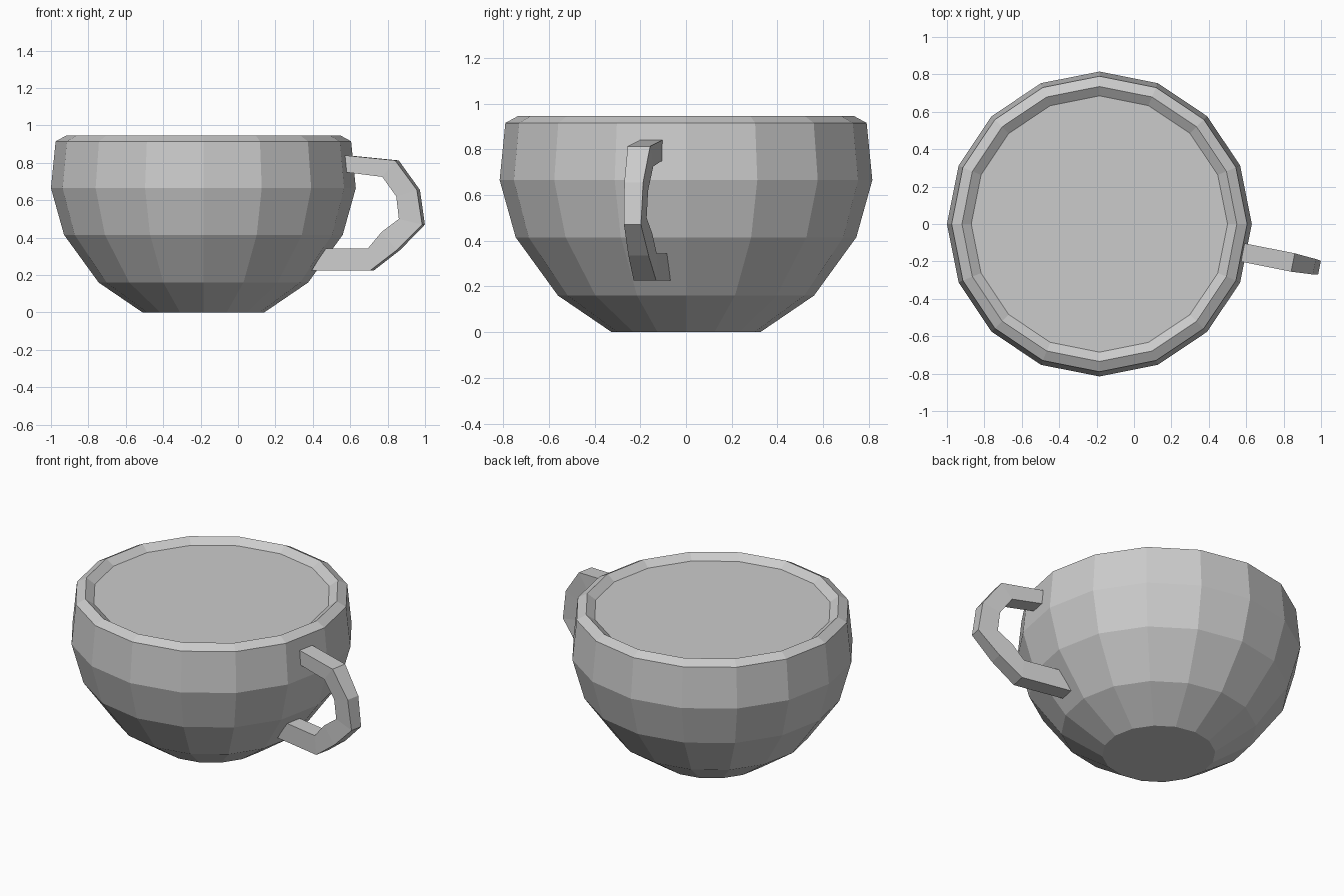
import bpy
import bmesh
from math import cos, sin, pi, radians
from mathutils import Matrix

if "Cube" in bpy.data.objects:
    bpy.data.objects.remove(bpy.data.objects["Cube"])

SIDES = 16
CENTRE_X = -0.185


def add_object(name, bm):
    bmesh.ops.recalc_face_normals(bm, faces=bm.faces)
    mesh = bpy.data.meshes.new(name)
    bm.to_mesh(mesh)
    bm.free()
    obj = bpy.data.objects.new(name, mesh)
    bpy.context.collection.objects.link(obj)
    obj.location.x = CENTRE_X
    return obj


def bridge(bm, a, b):
    n = len(a)
    for i in range(n):
        j = (i + 1) % n
        bm.faces.new((a[i], a[j], b[j], b[i]))


def lathe(name, profile):
    """Faceted body of revolution from (radius, height) pairs, capped at both ends."""
    bm = bmesh.new()
    rings = [[bm.verts.new((r * cos(2 * pi * i / SIDES), r * sin(2 * pi * i / SIDES), z))
              for i in range(SIDES)] for r, z in profile]
    for a, b in zip(rings, rings[1:]):
        bridge(bm, a, b)
    bm.faces.new(rings[0])
    bm.faces.new(rings[-1])
    return add_object(name, bm)


# Bowl with sloped rim; the last ring is capped by the flat drink surface
lathe("cup_body", [(0.325, 0), (0.56, 0.16), (0.745, 0.415), (0.815, 0.665),
                   (0.79, 0.915), (0.735, 0.945), (0.685, 0.91)])

# Handle stations: outer (r, z), inner (r, z), width
stations = [
    ((0.78, 0.84), (0.785, 0.75), 0.10),
    ((1.055, 0.813), (0.985, 0.725), 0.10),
    ((1.172, 0.655), (1.06, 0.62), 0.084),
    ((1.20, 0.47), (1.073, 0.50), 0.076),
    ((1.065, 0.335), (0.98, 0.43), 0.09),
    ((0.92, 0.225), (0.907, 0.343), 0.10),
    ((0.60, 0.225), (0.675, 0.343), 0.10),
]
bm = bmesh.new()
loops = []
for (ro, zo), (ri, zi), w in stations:
    corners = [(ro, -w / 2, zo), (ro, w / 2, zo), (ri, w / 2, zi), (ri, -w / 2, zi)]
    loops.append([bm.verts.new(c) for c in corners])
for a, b in zip(loops, loops[1:]):
    bridge(bm, a, b)
bm.faces.new(loops[0])
bm.faces.new(loops[-1])
# Turn the handle to the middle of one body facet
bmesh.ops.rotate(bm, verts=bm.verts, matrix=Matrix.Rotation(radians(-11.25), 3, 'Z'))
add_object("handle", bm)
